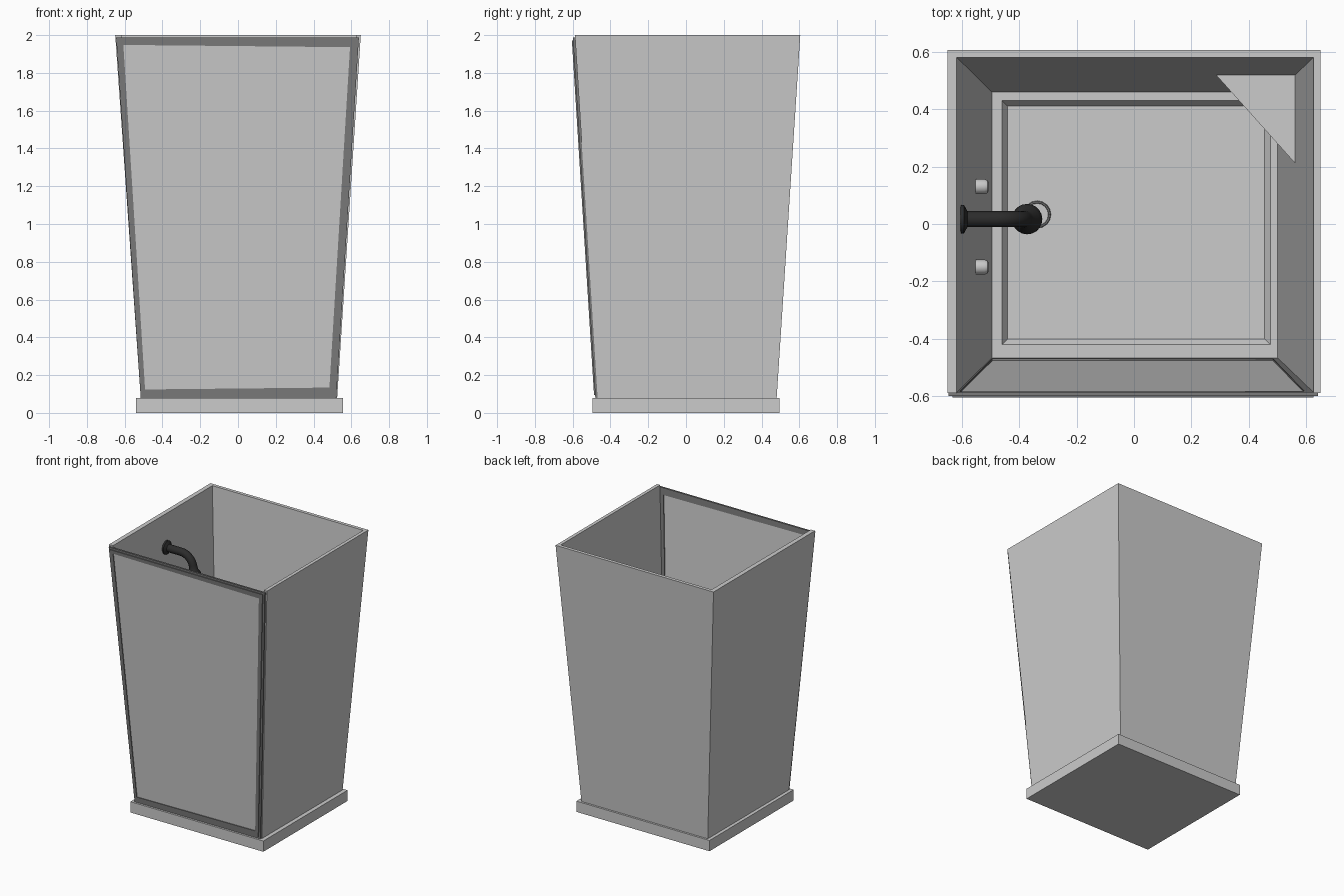
import bpy, math
from mathutils import Vector

if "Cube" in bpy.data.objects:
    bpy.data.objects.remove(bpy.data.objects["Cube"])


def material(name, v):
    m = bpy.data.materials.new(name)
    m.diffuse_color = (v, v, v, 1)
    m.use_nodes = True
    m.node_tree.nodes["Principled BSDF"].inputs["Base Color"].default_value = m.diffuse_color
    return m


DARK = material("dark_metal", 0.2)
BLACK = material("black_metal", 0.025)


def mesh(name, verts, faces, mat=None):
    me = bpy.data.meshes.new(name)
    me.from_pydata(verts, [], faces)
    ob = bpy.data.objects.new(name, me)
    bpy.context.collection.objects.link(ob)
    if mat:
        me.materials.append(mat)
    return ob


def rect(x0, x1, y0, y1, z):
    return [(x0, y0, z), (x1, y0, z), (x1, y1, z), (x0, y1, z)]


def loft(name, rings, mat=None, caps=True, closed=False):
    """Skin a list of equal-length vertex rings."""
    n = len(rings[0])
    pairs = len(rings) if closed else len(rings) - 1
    faces = []
    for i in range(pairs):
        a, b = i * n, (i + 1) % len(rings) * n
        faces += [(a + k, a + (k + 1) % n, b + (k + 1) % n, b + k) for k in range(n)]
    if caps and not closed:
        faces.append(tuple(reversed(range(n))))
        faces.append(tuple(range((len(rings) - 1) * n, len(rings) * n)))
    return mesh(name, [v for r in rings for v in r], faces, mat)


def tube(name, path, y, mat=None, sides=20):
    """Sweep circles through (x, z, heading in degrees, radius) in a plane of constant y."""
    rings = []
    for x, z, deg, r in path:
        a = math.radians(deg)
        up = Vector((-math.sin(a), 0, math.cos(a)))
        c = Vector((x, y, z))
        rings.append([c + r * (math.cos(t) * Vector((0, 1, 0)) + math.sin(t) * up)
                      for t in (2 * math.pi * k / sides for k in range(sides))])
    ob = loft(name, rings, mat)
    bpy.ops.object.select_all(action='DESELECT')
    bpy.context.view_layer.objects.active = ob
    ob.select_set(True)
    bpy.ops.object.shade_smooth_by_angle(angle=math.radians(35))
    return ob


# Shower tray with a recessed floor
loft("shower_tray", [
    rect(-0.54, 0.555, -0.495, 0.495, 0),
    rect(-0.54, 0.555, -0.495, 0.495, 0.08),
    rect(-0.46, 0.475, -0.42, 0.43, 0.08),
    rect(-0.44, 0.455, -0.40, 0.41, 0.05)])


# Flared three-sided wall, open at the front
def u_ring(xo0, xo1, xi0, xi1, yf, yi, yo, z):
    return [(xo0, yf, z), (xi0, yf, z), (xi0, yi, z), (xi1, yi, z),
            (xi1, yf, z), (xo1, yf, z), (xo1, yo, z), (xo0, yo, z)]


lo = u_ring(-0.515, 0.525, -0.495, 0.50, -0.468, 0.46, 0.48, 0.08)
hi = u_ring(-0.65, 0.65, -0.617, 0.625, -0.588, 0.58, 0.605, 2.0)
sides = [(k, (k + 1) % 8, 8 + (k + 1) % 8, 8 + k) for k in range(8)]
caps = [(0, 7, 2, 1), (7, 6, 3, 2), (6, 5, 4, 3)]
mesh("wall_panels", lo + hi,
     sides + caps + [tuple(8 + k for k in reversed(c)) for c in caps])


# Leaning front: each outline is (x, z) corners laid on the tilted door plane
def on_door(corners, depth):
    return [(x, -0.486 - 0.0625 * (z - 0.08) + depth, z) for x, z in corners]


outer = [(-0.515, 0.08), (0.52, 0.08), (0.64, 1.987), (-0.645, 1.987)]
middle = [(-0.503, 0.095), (0.507, 0.095), (0.624, 1.972), (-0.631, 1.972)]
inner = [(-0.492, 0.124), (0.484, 0.134), (0.593, 1.936), (-0.607, 1.948)]


def frame(name, a, b, d0, d1):
    loft(name, [on_door(a, d0), on_door(a, d1), on_door(b, d1), on_door(b, d0)],
         DARK, closed=True)


frame("door_surround", outer, middle, 0.006, 0.02)
frame("door_frame", middle, inner, 0.0, 0.02)
loft("door_glass", [on_door(inner, 0.014), on_door(inner, 0.006)])

# Corner shelf
tri = [(0.28, 0.525), (0.562, 0.21), (0.562, 0.525)]
loft("corner_shelf", [[(x, y, z) for x, y in tri] for z in (1.0, 1.02)])

# Shower arm: wall flange, straight pipe, downward bend, flared head
arm = [(-0.606, 1.76, 0, 0.05), (-0.592, 1.76, 0, 0.05), (-0.58, 1.76, 0, 0.028)]
for i in range(9):
    t = 75 * i / 8
    a = math.radians(t)
    arm.append((-0.48 + 0.10 * math.sin(a), 1.66 + 0.10 * math.cos(a), -t, 0.028))
arm += [(-0.377, 1.655, -78, 0.03), (-0.374, 1.635, -82, 0.045),
        (-0.372, 1.61, -85, 0.053), (-0.372, 1.585, -88, 0.053)]
tube("shower_arm", arm, 0.017, BLACK)

# Tap knobs on the left wall
for i, y in enumerate((0.13, -0.15)):
    tube(f"tap_knob_{i + 1}", [(-0.56, 0.95, 0, 0.026), (-0.52, 0.95, 0, 0.026),
                               (-0.51, 0.95, 0, 0.022), (-0.505, 0.95, 0, 0.014)],
         y, None, 12)

# Floor drain
bpy.ops.mesh.primitive_torus_add(location=(-0.337, 0.033, 0.052), major_radius=0.043,
                                 minor_radius=0.005, major_segments=16, minor_segments=6)
bpy.context.object.name = "drain_ring"
bpy.context.object.data.materials.append(DARK)
bpy.ops.mesh.primitive_cylinder_add(vertices=16, radius=0.042, depth=0.006,
                                    location=(-0.337, 0.033, 0.05))
bpy.context.object.name = "drain_cover"
